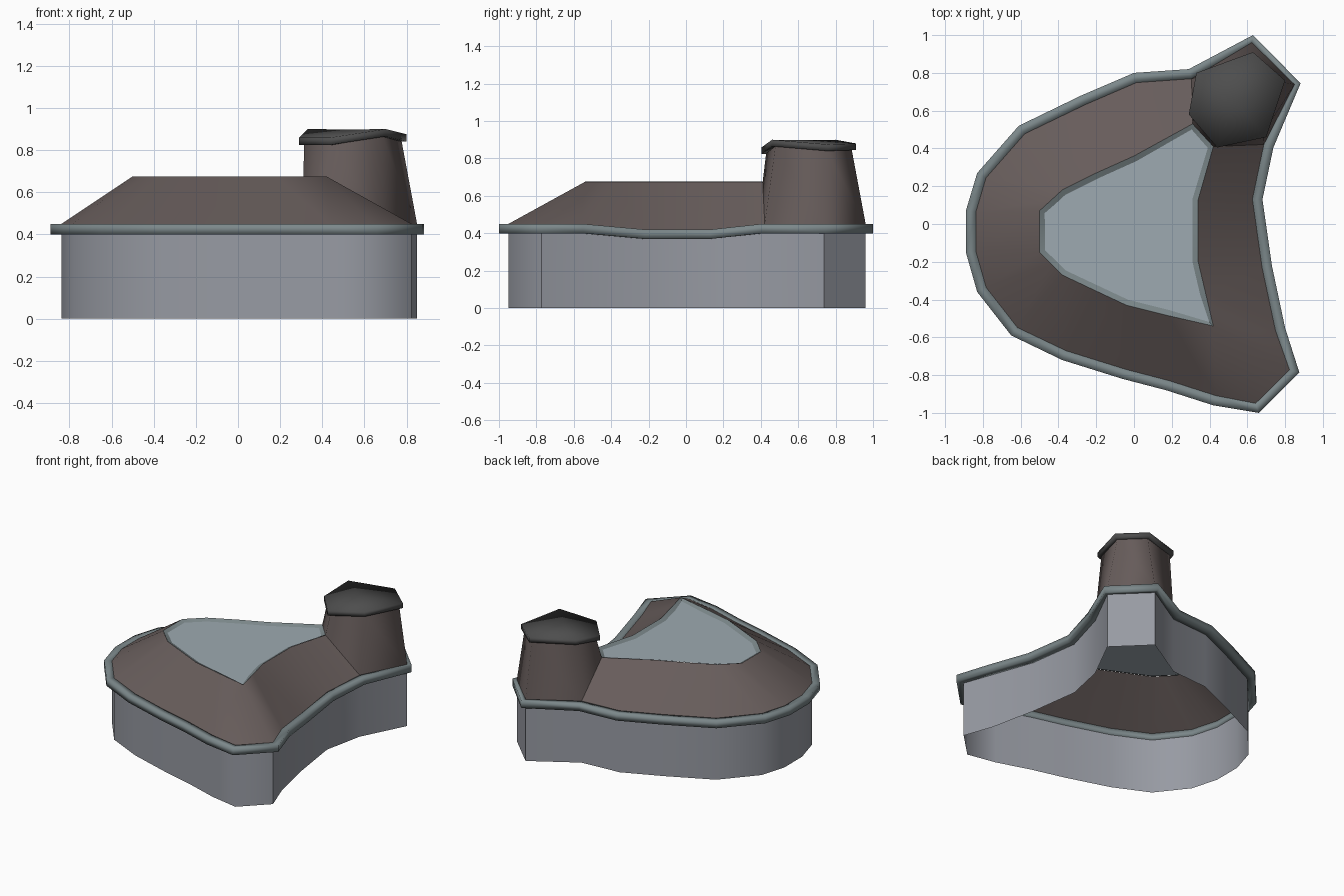
import bpy, bmesh
from mathutils import Vector

if "Cube" in bpy.data.objects:
    bpy.data.objects.remove(bpy.data.objects["Cube"])

def material(name, c):
    m = bpy.data.materials.new(name)
    m.diffuse_color = (*c, 1)
    m.use_nodes = True
    m.node_tree.nodes["Principled BSDF"].inputs["Base Color"].default_value = m.diffuse_color
    return m

WALL = material("wall_grey", (0.31, 0.325, 0.365))
TRIM = material("trim_green_grey", (0.20, 0.245, 0.255))
ROOF = material("roof_brown", (0.135, 0.108, 0.104))
PANE = material("pane_blue_grey", (0.34, 0.40, 0.44))
DARK = material("cap_dark", (0.075, 0.075, 0.075))

def offset(pts, d, special=None):
    """Move each corner of a clockwise outline inward by d."""
    out, n = [], len(pts)
    for i, p in enumerate(pts):
        e1 = (Vector(p) - Vector(pts[i - 1])).normalized()
        e2 = (Vector(pts[(i + 1) % n]) - Vector(p)).normalized()
        t = (e1 + e2).normalized()
        k = (special or {}).get(i, d)
        out.append((p[0] + t.y * k, p[1] - t.x * k))
    return out

def ring(pts, z):
    """Add heights to an outline; z is a number or a list."""
    return [(x, y, z[i] if isinstance(z, list) else z) for i, (x, y) in enumerate(pts)]

def loft(name, rings, mat, closed=False, cap=False, centre=None, skip=(), angle=40):
    """Skin stacked rings; optionally loop them, cap the last, or fan it to a centre."""
    bm = bmesh.new()
    vs = [[bm.verts.new(p) for p in r] for r in rings]
    n = len(rings[0])
    pairs = list(zip(vs, vs[1:])) + ([(vs[-1], vs[0])] if closed else [])
    for a, b in pairs:
        for i in range(n):
            if i not in skip:
                j = (i + 1) % n
                bm.faces.new((a[i], b[i], b[j], a[j]))
    if cap:
        bm.faces.new(vs[-1])
    if centre:
        c = bm.verts.new(centre)
        for i in range(n):
            bm.faces.new((vs[-1][i], c, vs[-1][(i + 1) % n]))
    bmesh.ops.remove_doubles(bm, verts=bm.verts, dist=0.0005)
    bmesh.ops.delete(bm, geom=[v for v in bm.verts if not v.link_faces], context='VERTS')
    bmesh.ops.recalc_face_normals(bm, faces=bm.faces)
    # open shells: make sure they face up / outward
    if not closed and sum(f.normal.z * f.calc_area() for f in bm.faces) < -0.01:
        bmesh.ops.reverse_faces(bm, faces=bm.faces)
    me = bpy.data.meshes.new(name)
    bm.to_mesh(me)
    bm.free()
    me.materials.append(mat)
    ob = bpy.data.objects.new(name, me)
    bpy.context.collection.objects.link(ob)
    bpy.ops.object.select_all(action='DESELECT')
    ob.select_set(True)
    bpy.context.view_layer.objects.active = ob
    bpy.ops.object.shade_smooth_by_angle(angle=angle * 0.01745)
    return ob

# eave outline, clockwise from the tower tip
eave = [(.63, 1), (.882, .745), (.738, .405), (.68, .13), (.73, -.22), (.80, -.55), (.875, -.785),
        (.66, -1), (.42, -.96), (.17, -.88), (-.06, -.82), (-.38, -.72), (-.65, -.59),
        (-.83, -.36), (-.89, -.15), (-.89, .07), (-.83, .27), (-.61, .52), (-.28, .68),
        (0, .80), (.29, .82)]
inner = offset(eave, .053, {0: .04, 1: .033})
dip = [-.03 if i in (3, 4) else 0 for i in range(len(eave))]
low = [.40 + d for d in dip]
high = [.45 + d for d in dip]

# walls, open below
loft("walls", [ring(inner, 0), ring(inner, low)], WALL, angle=58)

# projecting eave trim, softly shaded round its section
loft("eave_trim", [ring(inner, low), ring(eave, low), ring(eave, high), ring(inner, high)],
     TRIM, closed=True, angle=179)

# top opening, matched corner by corner to the eave
tip = (.42, -.54)
top = [(.31, .53), (.42, .41), (.42, .41), (.34, .13), (.34, -.20), (.38, -.37), tip, tip, tip,
       (.18, -.485), (-.04, -.43), (-.20, -.355), (-.38, -.27), (-.44, -.21), (-.50, -.15),
       (-.50, .07), (-.44, .125), (-.38, .18), (-.20, .27), (0, .36), (.31, .53)]

# sloping roof, left open where the tower stands
loft("roof", [ring(inner, high), ring(top, .675)], ROOF, skip=(20, 0, 1), angle=179)

# skylight with a thin sunken frame
edge = [p for i, p in enumerate(top) if p != top[i - 1]]
inset = offset(edge, .03)
loft("skylight_frame", [ring(edge, .676), ring(inset, .662)], TRIM)
loft("skylight_pane", [ring(inset, .662)], PANE, cap=True)

# tower shaft growing out of the roof corner
base = [(*top[0], .675), (*inner[20], .45), (*inner[0], .45),
        (*inner[1], .45), (*inner[2], .45), (*top[2], .675)]
cap = [(.29, .58), (.33, .80), (.63, .91), (.80, .76), (.70, .46), (.44, .405)]
cap_z = [.86, .90, .88, .875, .90, .86]
neck = ring(offset(cap, .025), [z - .03 for z in cap_z])
loft("tower", [base, neck], ROOF, angle=179)

# hexagonal cap with a gentle ridge
under = [z - .035 for z in cap_z]
loft("tower_cap", [ring(offset(cap, .03), under), ring(cap, under), ring(cap, cap_z)],
     DARK, centre=(.53, .65, .898), angle=179)
loft("tower_cap_underside", [ring(offset(cap, .03), under)], DARK, centre=(.53, .65, .86))
